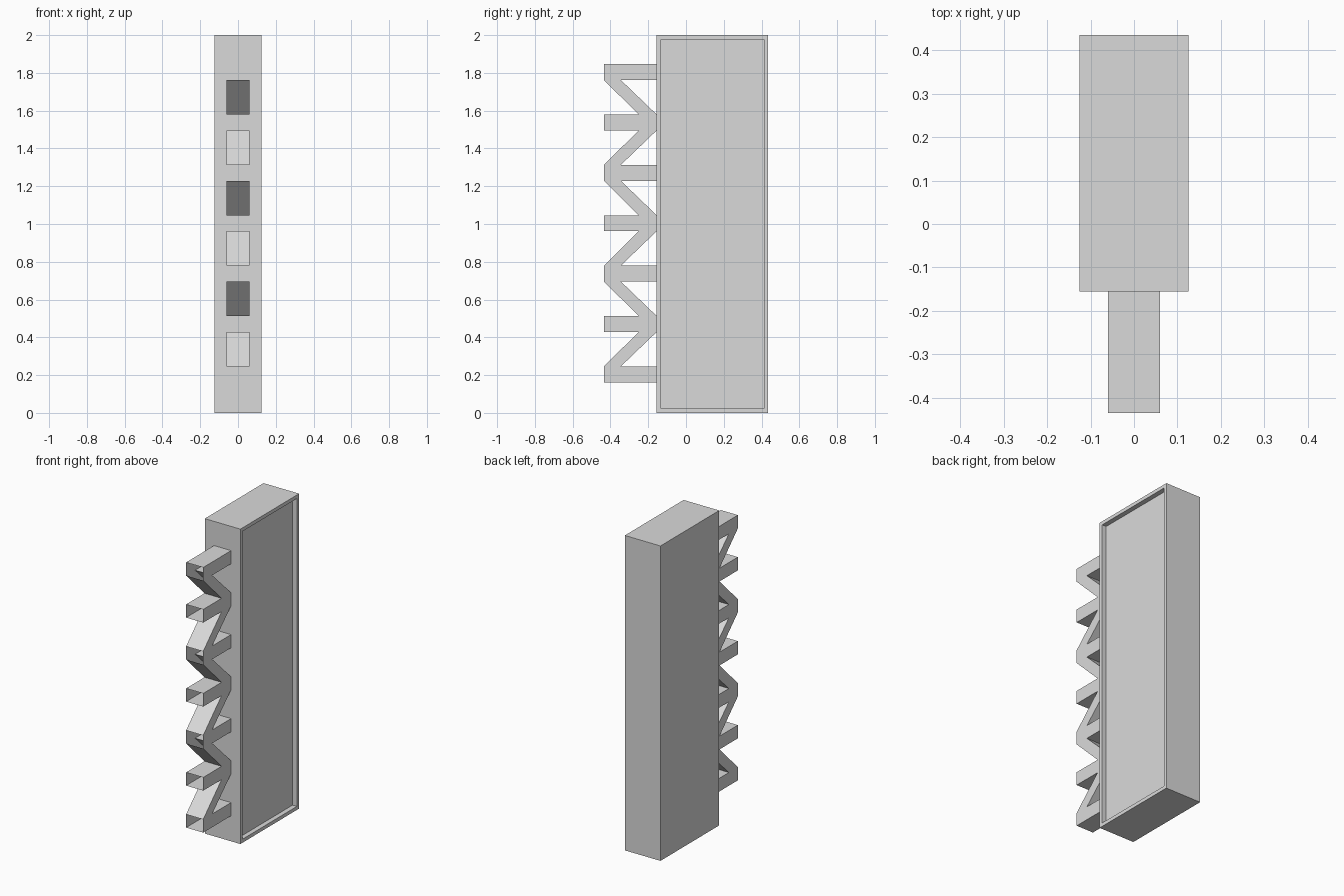
import bpy, bmesh

cube = bpy.data.objects.get("Cube")
if cube:
    bpy.data.objects.remove(cube, do_unlink=True)

# One plain grey material
grey = bpy.data.materials.new("plain grey")
grey.use_nodes = True
colour = (0.7, 0.7, 0.7, 1)
grey.diffuse_color = colour
grey.node_tree.nodes["Principled BSDF"].inputs["Base Color"].default_value = colour


def make_object(name, bm):
    mesh = bpy.data.meshes.new(name)
    bm.to_mesh(mesh)
    bm.free()
    mesh.materials.append(grey)
    obj = bpy.data.objects.new(name, mesh)
    bpy.context.collection.objects.link(obj)
    return obj


FRONT, WALL, BACK = -0.435, -0.155, 0.435
HALF_BODY, HALF_RACK = 0.125, 0.06

# Tall body with a shallow recessed panel on its left face
bm = bmesh.new()
bmesh.ops.create_cube(bm, size=1)
for v in bm.verts:
    v.co = (v.co.x * 2 * HALF_BODY,
            v.co.y * (BACK - WALL) + (BACK + WALL) / 2,
            v.co.z * 2 + 1)
bm.normal_update()
side = [f for f in bm.faces if f.normal.x > 0.9]
bmesh.ops.inset_region(bm, faces=side, thickness=0.032)
ret = bmesh.ops.extrude_face_region(bm, geom=side)
floor = [g for g in ret["geom"] if isinstance(g, bmesh.types.BMFace)]
bmesh.ops.delete(bm, geom=side, context="FACES_ONLY")
bmesh.ops.translate(bm, vec=(-0.03, 0, 0), verts=floor[0].verts)
bmesh.ops.recalc_face_normals(bm, faces=bm.faces)
make_object("body", bm)

# Zigzag rack: hollow bars and braces, open at the front ends
PITCH, HALF_BAR, BASE = 0.2667, 0.042, 0.204
TOP = PITCH - HALF_BAR
cell = [(FRONT, 0), (FRONT, HALF_BAR), (-0.25, TOP), (FRONT, TOP),
        (FRONT, PITCH), (WALL, PITCH), (WALL, TOP), (-0.345, HALF_BAR),
        (WALL, HALF_BAR), (WALL, 0)]
cell_walls = (1, 2, 6, 7)
cap = [(FRONT, 0), (WALL, 0), (WALL, HALF_BAR), (FRONT, HALF_BAR)]
cap_walls = (2,)


def add_tube(bm, outline, walls, z, flip):
    """Two side faces joined by the chosen edge walls."""
    rows = [[bm.verts.new((x, y, z + flip * h)) for y, h in outline]
            for x in (-HALF_RACK, HALF_RACK)]
    for row in rows:
        bm.faces.new(row)
    for i in walls:
        j = (i + 1) % len(outline)
        bm.faces.new((rows[0][i], rows[0][j], rows[1][j], rows[1][i]))


bm = bmesh.new()
for k in range(6):
    if k % 2 == 0:
        add_tube(bm, cell, cell_walls, BASE + k * PITCH, 1)
    else:
        add_tube(bm, cell, cell_walls, BASE + (k + 1) * PITCH, -1)
add_tube(bm, cap, cap_walls, BASE, -1)
add_tube(bm, cap, cap_walls, BASE + 6 * PITCH, 1)
bmesh.ops.remove_doubles(bm, verts=bm.verts, dist=0.0005)
bmesh.ops.recalc_face_normals(bm, faces=bm.faces)
make_object("zigzag_rack", bm)
